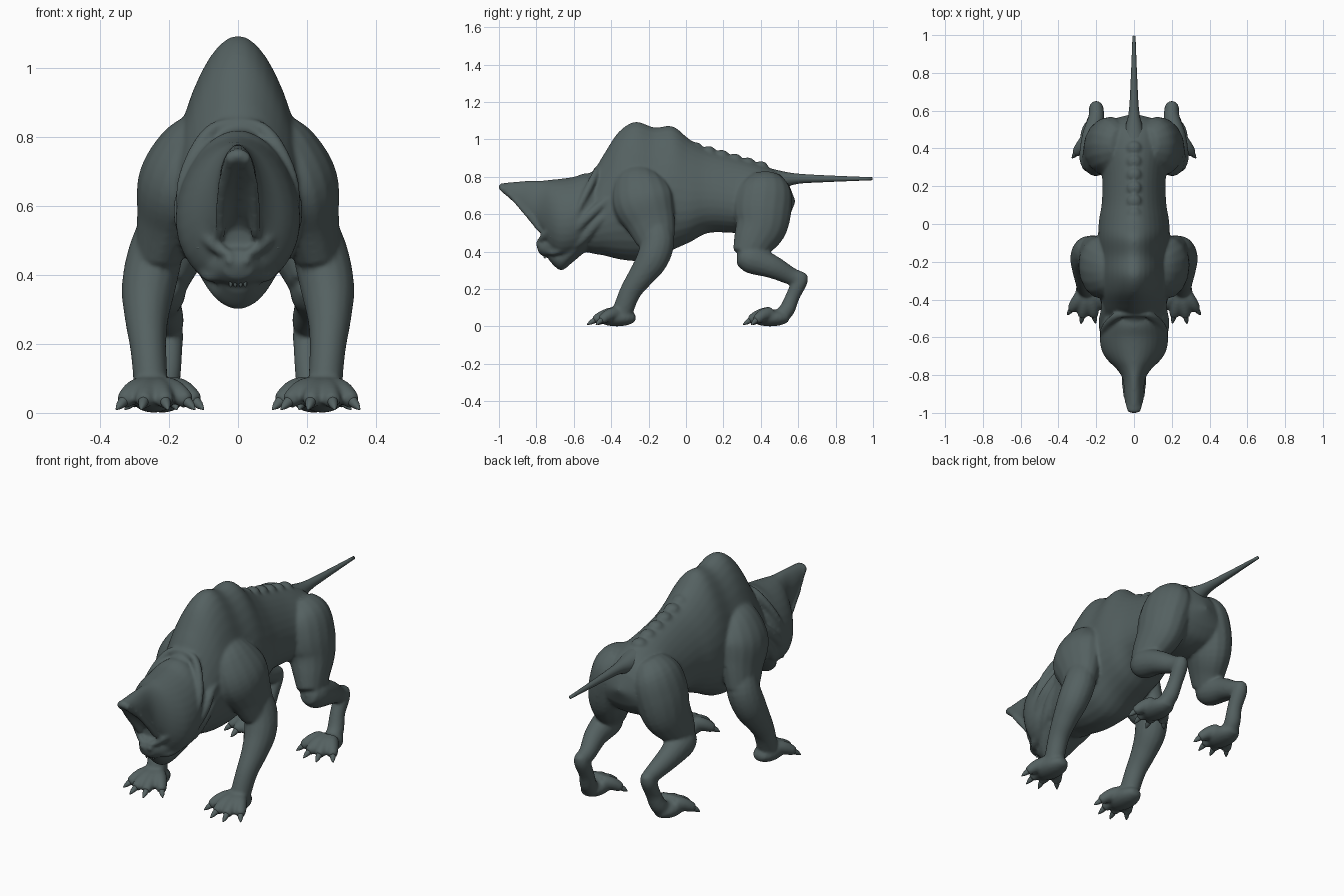
import bpy, bmesh, math
from mathutils import Vector

cube = bpy.data.objects.get("Cube")
if cube:
    bpy.data.objects.remove(cube, do_unlink=True)

hide = bpy.data.materials.new("slate_hide")
hide.use_nodes = True
hide.diffuse_color = (0.09, 0.12, 0.12, 1)
shader = hide.node_tree.nodes["Principled BSDF"]
shader.inputs["Base Color"].default_value = hide.diffuse_color
shader.inputs["Roughness"].default_value = 0.7


def spline(rows, steps=5):
    """Smooth a list of equal-length rows with a Catmull-Rom curve."""
    smooth = []
    for i in range(len(rows) - 1):
        before, start = rows[max(i - 1, 0)], rows[i]
        end, after = rows[i + 1], rows[min(i + 2, len(rows) - 1)]
        for step in range(steps):
            t = step / steps
            smooth.append([q + t / 2 * (r - p + t * (2 * p - 5 * q + 4 * r - s
                           + t * (3 * (q - r) + s - p)))
                           for p, q, r, s in zip(before, start, end, after)])
    return smooth + [list(rows[-1])]


def loft(bm, rows, sides=16, taper=0, upright=False, hollow=None):
    """Sweep oval sections; each row is x, y, z, half width, half depth."""
    rows = spline(rows)
    centres = [Vector(row[:3]) for row in rows]
    last = len(rows) - 1
    rings = []
    for i, (centre, row) in enumerate(zip(centres, rows)):
        along = (centres[min(i + 1, last)] - centres[max(i - 1, 0)]).normalized()
        if upright:
            along = Vector((0, math.copysign(1, along.y), 0))
        side = Vector((1, 0, 0))
        side = (side - along * along.dot(side)).normalized()
        up = Vector((0, 0, 1)) if upright else along.cross(side)
        wide, deep = row[3:]
        ring = []
        for k in range(sides):
            angle = math.tau * k / sides
            c, s = math.cos(angle), math.sin(angle)
            point = centre + side * wide * c * (1 + taper * s) + up * deep * s
            if hollow and point.y < hollow:
                point.z += max(0, -s) ** 6 * deep / 2
            ring.append(bm.verts.new(point))
        rings.append(ring)
        # Rounded end caps
        if i in (0, last):
            bulge = along * min(wide, deep) * (0.4 if i else -0.4)
            pole = bm.verts.new(centre + bulge)
            for k in range(sides):
                bm.faces.new((ring[k - 1], ring[k], pole))
    for near, far in zip(rings, rings[1:]):
        for k in range(sides):
            bm.faces.new((near[k - 1], near[k], far[k], far[k - 1]))


def pair(bm, rows):
    """Loft a strand on both sides of the model."""
    for flip in (1, -1):
        loft(bm, [(flip * row[0], *row[1:]) for row in rows])


def trunk(profile, taper, hollow=None):
    """Centred body mass from rows of y, bottom, top and half width."""
    rows = [(0, y, (low + high) / 2, wide, (high - low) / 2)
            for y, low, high, wide in profile]
    loft(body, rows, sides=32, taper=taper, upright=True, hollow=hollow)


def limb(joints, depth):
    """Paired limb from rows of x, y, z and radius, deepened front to back."""
    pair(body, [(x, y, z, r, r * depth) for x, y, z, r in joints])


def fold(radius, path):
    """Paired skin ridge, thick in the middle and thin at both ends."""
    rows = []
    for i, point in enumerate(path):
        r = radius * (0.5 + 0.5 * math.sin(math.pi * i / (len(path) - 1)))
        rows.append((*point, r, r))
    pair(body, rows)


def blob(x, y, z, wide, long, high):
    """Ellipsoid strand running front to back."""
    waves = [math.pi * k / 6 for k in range(1, 6)]
    return [(x, y - long * math.cos(a), z, wide * math.sin(a), high * math.sin(a))
            for a in waves]


def finish(name, bm):
    """Turn a bmesh into a smooth object."""
    bmesh.ops.recalc_face_normals(bm, faces=bm.faces[:])
    mesh = bpy.data.meshes.new(name)
    bm.to_mesh(mesh)
    bm.free()
    mesh.materials.append(hide)
    mesh.polygons.foreach_set("use_smooth", [True] * len(mesh.polygons))
    obj = bpy.data.objects.new(name, mesh)
    bpy.context.collection.objects.link(obj)
    return obj


body, claws, eyes, teeth, tail = (bmesh.new() for _ in range(5))

# Torso with high shoulder hump and broad rump
trunk([
    (-.6, .42, .79, .13), (-.5, .39, .83, .15), (-.44, .38, .92, .165),
    (-.36, .36, 1.04, .18), (-.27, .35, 1.095, .185), (-.17, .36, 1.065, .185),
    (-.07, .41, 1.07, .185), (.02, .45, 1, .18), (.12, .5, .945, .165),
    (.26, .5, .905, .165), (.4, .49, .865, .19), (.5, .52, .82, .19),
    (.55, .58, .76, .13)], taper=-.25)

# Head sweeping forward into a pointed, hollow-fronted crest
trunk([
    (-.46, .44, .8, .14), (-.53, .4, .82, .165), (-.6, .37, .8, .18),
    (-.67, .36, .79, .17), (-.72, .39, .785, .14), (-.77, .47, .78, .09),
    (-.82, .53, .78, .06), (-.9, .62, .775, .05), (-.995, .72, .765, .034)],
    taper=-.1, hollow=-.75)
fold(.016, [(.03, -.98, .75), (.045, -.9, .66), (.05, -.83, .58), (.055, -.77, .51),
            (.1, -.72, .52)])

# Muzzle, lower jaw and face
trunk([(-.64, .38, .56, .13), (-.7, .37, .53, .105),
       (-.75, .37, .49, .07), (-.785, .39, .47, .045)], taper=-.1)
trunk([(-.54, .4, .5, .13), (-.61, .34, .45, .11),
       (-.67, .3, .41, .075), (-.73, .35, .39, .04)], taper=.2)
fold(.022, [(.02, -.79, .455), (.06, -.76, .48), (.1, -.72, .52),
            (.14, -.67, .56), (.165, -.6, .62)])
fold(.018, [(.01, -.765, .4), (.05, -.74, .4), (.09, -.69, .4), (.13, -.62, .45)])
pair(body, blob(.022, -.78, .44, .02, .025, .016))

# Skin folds running over cheek and neck
fold(.028, [(.1, -.69, .43), (.14, -.62, .49), (.16, -.53, .58), (.15, -.44, .66),
            (.15, -.34, .72)])
fold(.028, [(.1, -.62, .41), (.13, -.55, .47), (.15, -.47, .56), (.15, -.38, .63)])
fold(.022, [(0, -.48, .845), (.07, -.48, .825), (.12, -.51, .76), (.16, -.56, .66),
            (.165, -.61, .55)])

# Knobbly spine along the sloping back
for k in range(6):
    y = .05 + .07 * k
    loft(body, blob(0, y, .97 - .29 * y, .04, .04, .03))

# Front legs: shoulder, then forearm
limb([(.09, -.25, .84, .05), (.14, -.25, .77, .09), (.18, -.23, .67, .11),
      (.205, -.19, .56, .09), (.23, -.16, .46, .07)], depth=1.5)
limb([(.21, -.17, .56, .07), (.24, -.15, .46, .08), (.26, -.18, .36, .078),
      (.265, -.24, .27, .063), (.26, -.3, .18, .052), (.25, -.35, .05, .05)], depth=1.1)

# Hind legs: thigh, shin and long raised heel
limb([(.07, .42, .79, .07), (.11, .42, .73, .11), (.135, .41, .64, .12),
      (.16, .4, .54, .11), (.19, .36, .45, .085), (.21, .33, .38, .065)], depth=1.3)
limb([(.22, .29, .38, .05), (.22, .35, .36, .07), (.22, .46, .32, .057),
      (.2, .56, .27, .043), (.2, .62, .25, .038)], depth=1.1)
limb([(.2, .63, .28, .025), (.2, .61, .24, .04), (.2, .57, .16, .038),
      (.21, .54, .09, .042), (.22, .5, .05, .042)], depth=1)


# Feet: sole pad, arched toes and pointed claws fanned around the front
def foot(x, y, reach):
    pair(body, blob(x, y, .046, .066, .11, .046))
    for turn in (-1, -.35, .3, .9):
        tip = Vector((x + turn * .12, y - reach * (1 - turn * turn * .4), 0))
        root = Vector((x + turn * .03, y, 0))

        def segment(start, end, size):
            rows = []
            for k in range(5):
                f = start + (end - start) * k / 4
                spot = root.lerp(tip, f)
                r = size * math.sqrt(max(1 - f * f, .01))
                rows.append((spot.x, spot.y, .01 + .06 * math.cos(f * math.pi / 2), r, r))
            return rows
        pair(body, segment(0, .75, .036))
        pair(claws, segment(.55, 1, .023))


foot(x=.245, y=-.37, reach=.165)
foot(x=.22, y=.45, reach=.15)

# Eyes, teeth and tail
pair(eyes, blob(.105, -.71, .48, .02, .02, .011))
for x in (.008, .021):
    pair(teeth, blob(x, -.755, .38, .006, .008, .016))
loft(tail, [(0, y, z, r, r) for y, z, r in (
    (.44, .78, .07), (.52, .785, .045), (.6, .79, .027), (.75, .79, .018), (.995, .79, .008))])

# Fuse the body masses into one soft skin
skin = finish("body", body)
remesh = skin.modifiers.new("fuse", "REMESH")
remesh.mode = "VOXEL"
remesh.voxel_size = .008
remesh.use_smooth_shade = True
soften = skin.modifiers.new("soften", "SMOOTH")
soften.factor = .5
soften.iterations = 8
for name, bm in (("claws", claws), ("eyes", eyes), ("teeth", teeth), ("tail", tail)):
    finish(name, bm)
